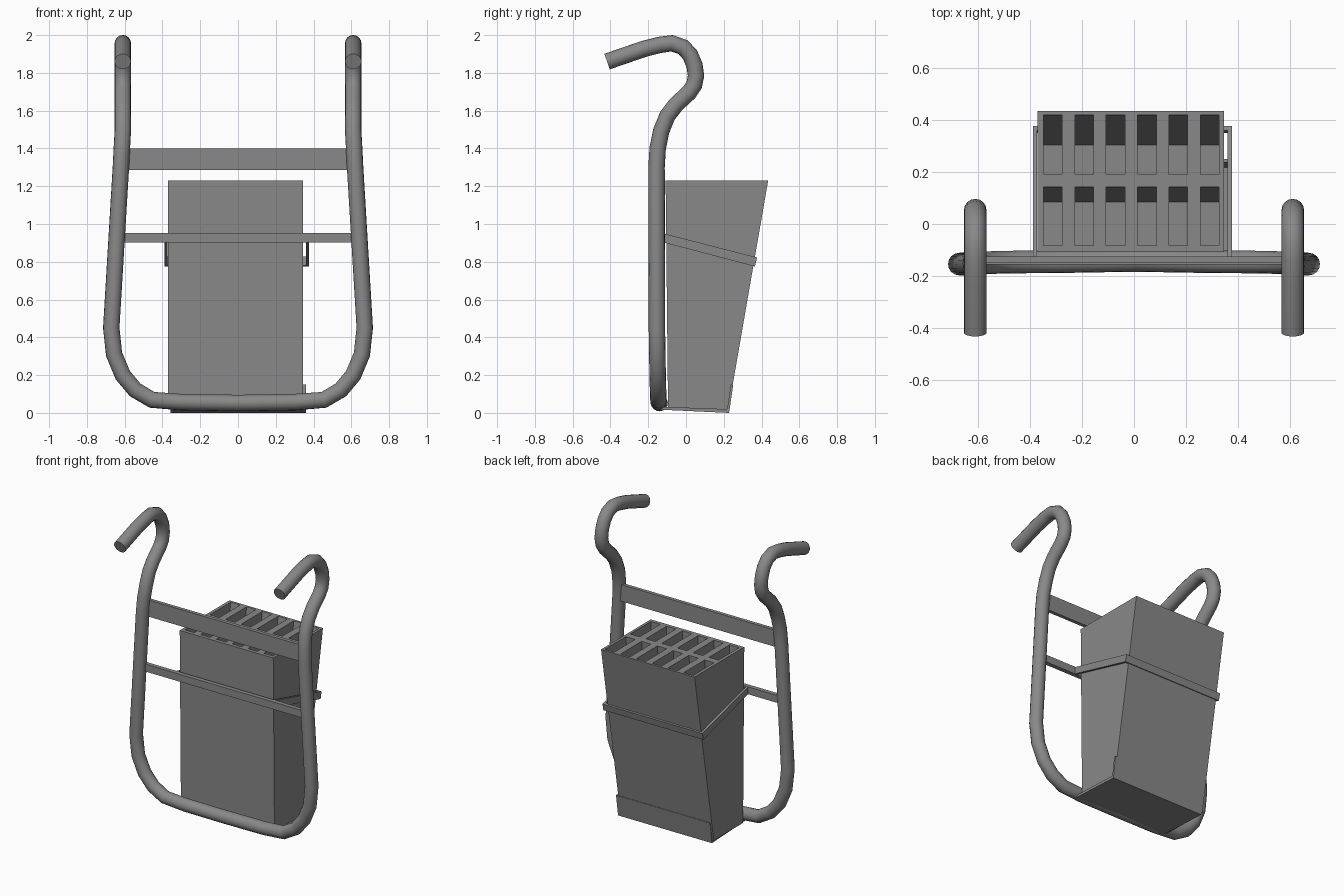
import bpy, bmesh

cube = bpy.data.objects.get("Cube")
if cube:
    bpy.data.objects.remove(cube, do_unlink=True)

grey = bpy.data.materials.new("mid grey")
grey.use_nodes = True
colour = (0.25, 0.25, 0.25, 1)
grey.diffuse_color = colour
grey.node_tree.nodes["Principled BSDF"].inputs["Base Color"].default_value = colour


def finish(name, bm):
    bmesh.ops.recalc_face_normals(bm, faces=bm.faces)
    mesh = bpy.data.meshes.new(name)
    bm.to_mesh(mesh)
    bm.free()
    mesh.materials.append(grey)
    obj = bpy.data.objects.new(name, mesh)
    bpy.context.collection.objects.link(obj)
    return obj


def slab(name, profile, x0, x1):
    """Extrude a (y, z) outline from x0 to x1."""
    bm = bmesh.new()
    face = bm.faces.new([bm.verts.new((x0, y, z)) for y, z in profile])
    ext = bmesh.ops.extrude_face_region(bm, geom=[face])
    moved = [v for v in ext["geom"] if isinstance(v, bmesh.types.BMVert)]
    bmesh.ops.translate(bm, verts=moved, vec=(x1 - x0, 0, 0))
    return finish(name, bm)


def rect(y0, y1, z0, z1):
    return [(y0, z0), (y1, z0), (y1, z1), (y0, z1)]


# Bent tube frame: half path from bottom centre to handle tip, mirrored
half = [(0.3, -0.145, 0.057), (0.455, -0.146, 0.069), (0.545, -0.148, 0.122),
        (0.61, -0.15, 0.2), (0.656, -0.152, 0.31), (0.671, -0.154, 0.45),
        (0.62, -0.156, 1.3), (0.615, -0.15, 1.4), (0.61, -0.132, 1.49),
        (0.61, -0.1, 1.57), (0.61, -0.055, 1.63), (0.61, 0.015, 1.695),
        (0.61, 0.043, 1.735), (0.61, 0.053, 1.785), (0.61, 0.045, 1.84),
        (0.61, 0.022, 1.895), (0.61, -0.015, 1.936), (0.61, -0.075, 1.957),
        (0.61, -0.14, 1.948), (0.61, -0.22, 1.928), (0.61, -0.418, 1.86)]
path = [(-x, y, z) for x, y, z in reversed(half)] + [(0, -0.14, 0.052)] + half
curve = bpy.data.curves.new("tube_frame", "CURVE")
curve.dimensions = "3D"
curve.bevel_depth = 0.0435
curve.bevel_resolution = 6
curve.use_fill_caps = True
spline = curve.splines.new("POLY")
spline.points.add(len(path) - 1)
for point, co in zip(spline.points, path):
    point.co = (*co, 1)
curve.materials.append(grey)
tube = bpy.data.objects.new("tube_frame", curve)
bpy.context.collection.objects.link(tube)
bpy.ops.object.select_all(action="DESELECT")
tube.select_set(True)
bpy.context.view_layer.objects.active = tube
bpy.ops.object.convert(target="MESH")
bpy.ops.object.shade_smooth_by_angle(angle=0.8)

# Cross bars between the uprights
slab("upper_cross_bar", rect(-0.15, -0.125, 1.285, 1.4), -0.61, 0.61)
slab("lower_cross_bar", rect(-0.155, -0.125, 0.902, 0.953), -0.635, 0.635)

# Tapered block with two rows of six pockets
left, right, top, base, floor = -0.37, 0.345, 1.23, 0.02, 0.56
xs = [left]
for i in range(6):
    start = -0.348 + i * 0.1205
    xs += [start, start + 0.072]
xs.append(right)
ys = [-0.108, -0.083, 0.143, 0.19, 0.419, 0.435]
floor_ys = {1: (-0.083, 0.085), 3: (0.13, 0.304)}

bm = bmesh.new()
grid = [[bm.verts.new((x, y, top)) for y in ys] for x in xs]
for i in range(len(xs) - 1):
    for j in range(len(ys) - 1):
        ring = [grid[i][j], grid[i + 1][j], grid[i + 1][j + 1], grid[i][j + 1]]
        if i % 2 and j % 2:
            y0, y1 = floor_ys[j]
            low = [bm.verts.new((v.co.x, y, floor))
                   for v, y in zip(ring, (y0, y0, y1, y1))]
            bm.faces.new(low)
            for k in range(4):
                n = (k + 1) % 4
                bm.faces.new([ring[k], ring[n], low[n], low[k]])
        else:
            bm.faces.new(ring)
foot = [bm.verts.new((x, y, base)) for x, y in
        ((left, -0.095), (right, -0.095), (right, 0.225), (left, 0.225))]
bm.faces.new(foot)
edges = [[row[0] for row in grid], grid[-1],
         [row[-1] for row in reversed(grid)], grid[0][::-1]]
for k, edge in enumerate(edges):
    bm.faces.new(list(edge) + [foot[(k + 1) % 4], foot[k]])
finish("pocket_block", bm)

# Sloping strap around the block
side = [(-0.13, 0.905), (-0.13, 0.953), (0.375, 0.823), (0.365, 0.775)]
slab("strap_left_arm", side, 0.36, 0.376)
slab("strap_right_arm", side, -0.388, -0.372)
slab("strap_back", [(0.35, 0.779), (0.365, 0.775), (0.376, 0.823), (0.36, 0.827)],
     -0.388, 0.376)

# Base shelf with an upturned back lip
slab("base_shelf", [(-0.14, 0.017), (0.228, 0.0), (0.25, 0.148), (0.237, 0.15),
                    (0.218, 0.02), (-0.14, 0.033)], -0.358, 0.36)
